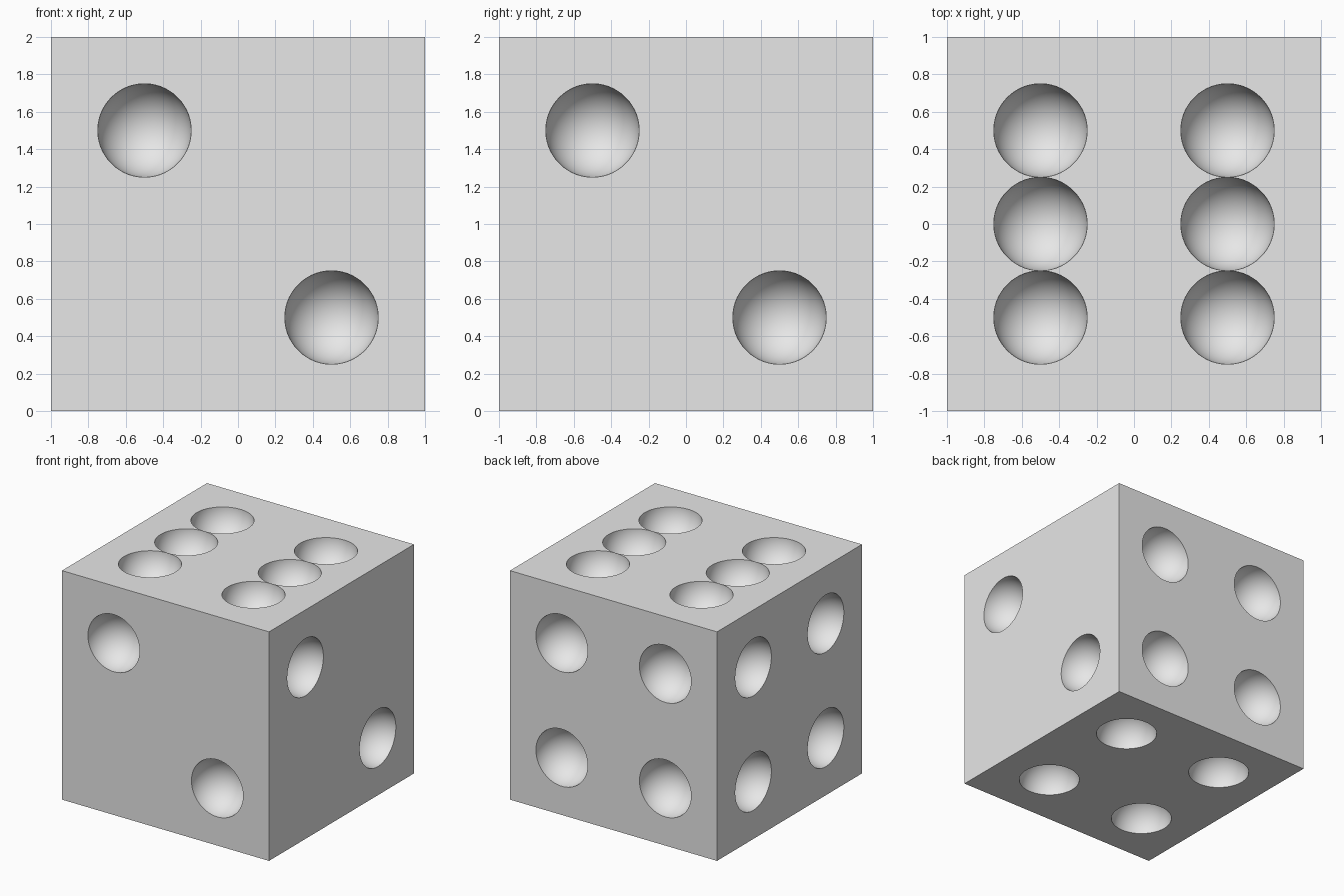
import bpy
import bmesh
from math import pi, radians
from mathutils import Matrix, Vector

# Remove the default cube
old = bpy.data.objects.get("Cube")
if old:
    bpy.data.objects.remove(old, do_unlink=True)

HALF = 1.0      # half the die's edge
PIP = 0.25      # pip radius
OFF = 0.5       # pip offset from the face centre


def make_object(name, bm):
    mesh = bpy.data.meshes.new(name)
    bm.to_mesh(mesh)
    bm.free()
    obj = bpy.data.objects.new(name, mesh)
    bpy.context.collection.objects.link(obj)
    return obj


# Plain grey material
grey = bpy.data.materials.new("light grey")
grey.use_nodes = True
colour = (0.8, 0.8, 0.8, 1)
grey.diffuse_color = colour
grey.node_tree.nodes["Principled BSDF"].inputs["Base Color"].default_value = colour

# Cube body
bm = bmesh.new()
bmesh.ops.create_cube(bm, size=2 * HALF, matrix=Matrix.Translation((0, 0, HALF)))
die = make_object("die_body", bm)
die.data.materials.append(grey)

# Pip layouts as (horizontal, vertical) places on a face
diagonal = [(-OFF, OFF), (OFF, -OFF)]
corners = [(a, b) for a in (-OFF, OFF) for b in (-OFF, OFF)]
six = corners + [(-OFF, 0), (OFF, 0)]

# Each face: outward normal, horizontal axis, vertical axis, pips
X, Y, Z = Vector((1, 0, 0)), Vector((0, 1, 0)), Vector((0, 0, 1))
faces = [
    (-Y, X, Z, diagonal),
    (X, Y, Z, diagonal),
    (Y, -X, Z, corners),
    (-X, -Y, Z, corners),
    (Z, X, Y, six),
    (-Z, X, -Y, corners),
]

# Spheres centred on the faces, poles along the normals, to hollow out the pips
bm = bmesh.new()
segments = 64
for normal, across, up, pips in faces:
    turn = Matrix((across, up, normal)).transposed().to_4x4()
    spin = Matrix.Rotation(pi / segments, 4, 'Z')
    for a, b in pips:
        centre = Z * HALF + normal * HALF + across * a + up * b
        bmesh.ops.create_uvsphere(bm, u_segments=segments, v_segments=33, radius=PIP,
                                  matrix=Matrix.Translation(centre) @ turn @ spin)
bmesh.ops.recalc_face_normals(bm, faces=bm.faces)
cutter = make_object("pip_cutter", bm)
cutter.data.materials.append(grey)
cutter.hide_render = True

# Cut the pips and bake the result
cut = die.modifiers.new("pips", 'BOOLEAN')
cut.operation = 'DIFFERENCE'
cut.solver = 'EXACT'
cut.object = cutter
bpy.ops.object.select_all(action='DESELECT')
die.select_set(True)
bpy.context.view_layer.objects.active = die
bpy.ops.object.modifier_apply(modifier=cut.name)
bpy.data.objects.remove(cutter, do_unlink=True)

# Smooth bowls with crisp rims and edges
bpy.ops.object.shade_smooth_by_angle(angle=radians(30))
